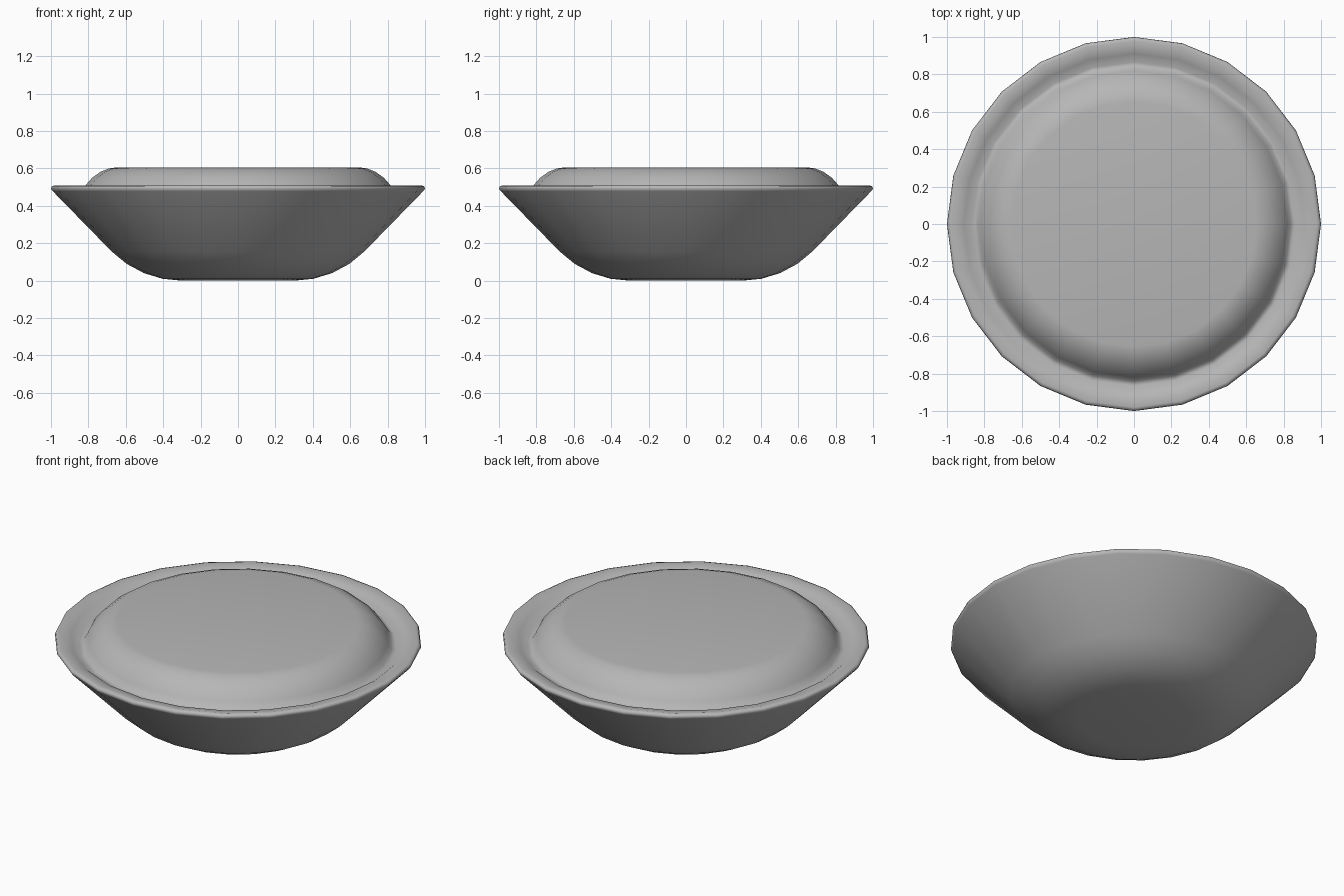
import bpy, bmesh, math

if "Cube" in bpy.data.objects:
    bpy.data.objects.remove(bpy.data.objects["Cube"])

SIDES = 24


def lathe(name, profile, colour):
    """Spin an (r, z) profile around z into one smooth closed skin."""
    bm = bmesh.new()
    verts = [bm.verts.new((r, 0, z)) for r, z in profile]
    edges = [bm.edges.new(p) for p in zip(verts, verts[1:])]
    bmesh.ops.spin(bm, geom=verts + edges, cent=(0, 0, 0), axis=(0, 0, 1),
                   angle=math.tau, steps=SIDES, use_duplicate=False)
    bmesh.ops.remove_doubles(bm, verts=bm.verts, dist=1e-4)
    bmesh.ops.dissolve_degenerate(bm, edges=bm.edges, dist=1e-5)
    bmesh.ops.recalc_face_normals(bm, faces=bm.faces)
    mesh = bpy.data.meshes.new(name)
    bm.to_mesh(mesh)
    bm.free()
    for poly in mesh.polygons:
        poly.use_smooth = True
    mat = bpy.data.materials.new(name + "_grey")
    mat.diffuse_color = colour
    mat.use_nodes = True
    mat.node_tree.nodes["Principled BSDF"].inputs["Base Color"].default_value = mat.diffuse_color
    mesh.materials.append(mat)
    obj = bpy.data.objects.new(name, mesh)
    bpy.context.collection.objects.link(obj)
    return obj


# Outer wall: flat base, rounded heel, straight flare up to the lip
R = 0.53
heel = [(0.3 + R * math.sin(a), R * (1 - math.cos(a)))
        for a in (math.radians(11.25 * i) for i in range(5))]
wall = [(0, 0)] + heel + [(0.99, 0.478), (1.0, 0.492), (0.995, 0.505), (0.98, 0.51)]

# Gently sloping rim, shallow groove, then the flat-topped filling
rim = [(0.91, 0.495), (0.865, 0.462), (0.84, 0.472)]
filling = [(0.82, 0.505), (0.78, 0.55), (0.735, 0.582), (0.69, 0.6),
           (0.655, 0.605), (0, 0.605)]

lathe("filled_bowl", wall + rim + filling, (0.47, 0.47, 0.47, 1))
